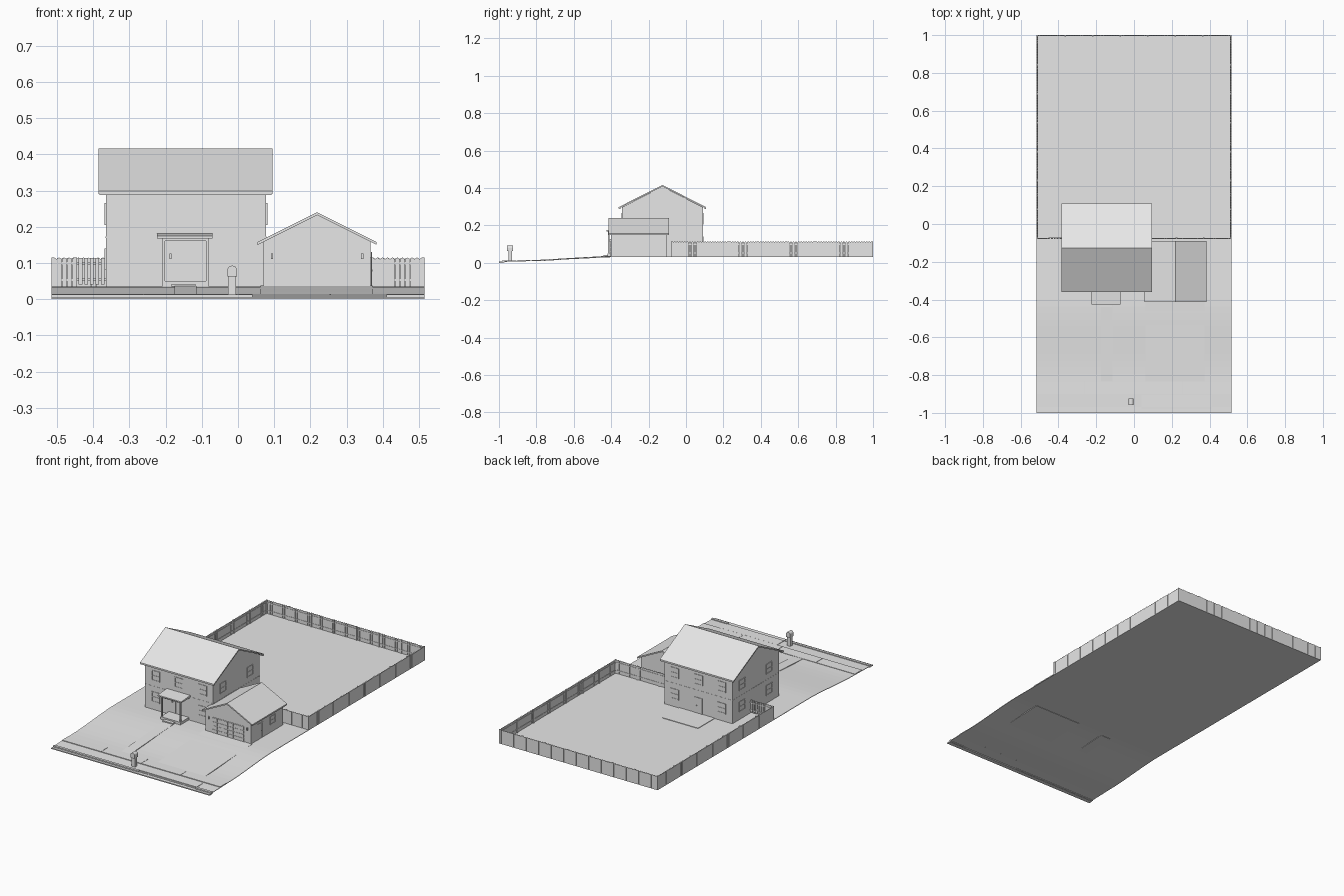
import bpy
import bmesh
import math
from mathutils import Vector

old = bpy.data.objects.get("Cube")
if old:
    bpy.data.objects.remove(old, do_unlink=True)

# The whole model is one plain light grey
grey = bpy.data.materials.new("light_grey")
grey.use_nodes = True
grey.diffuse_color = (0.8, 0.8, 0.8, 1)
grey.node_tree.nodes["Principled BSDF"].inputs["Base Color"].default_value = (0.8, 0.8, 0.8, 1)


def finish(name, bm):
    bmesh.ops.recalc_face_normals(bm, faces=bm.faces)
    mesh = bpy.data.meshes.new(name)
    bm.to_mesh(mesh)
    bm.free()
    mesh.materials.append(grey)
    obj = bpy.data.objects.new(name, mesh)
    bpy.context.collection.objects.link(obj)
    return obj


def add_prism(bm, profile, axis, a, b):
    """Extrude a closed profile from a to b; profile is (y, z) for axis x, (x, z) for axis y."""
    def place(p, t):
        return (t, p[0], p[1]) if axis == "x" else (p[0], t, p[1])
    first = [bm.verts.new(place(p, a)) for p in profile]
    last = [bm.verts.new(place(p, b)) for p in profile]
    bm.faces.new(first)
    bm.faces.new(last[::-1])
    n = len(profile)
    for i in range(n):
        j = (i + 1) % n
        bm.faces.new((first[i], first[j], last[j], last[i]))


def prism(name, profile, axis, a, b):
    bm = bmesh.new()
    add_prism(bm, profile, axis, a, b)
    return finish(name, bm)


def boxes(name, items):
    """One object from boxes given as (x0, x1, y0, y1, z0, z1)."""
    bm = bmesh.new()
    for x0, x1, y0, y1, z0, z1 in items:
        add_prism(bm, [(x0, z0), (x1, z0), (x1, z1), (x0, z1)], "y", y0, y1)
    return finish(name, bm)


def on_wall(side, wall, u0, u1, z0, z1, depth):
    """Box standing out of a wall that faces front, back, left (+x) or right (-x)."""
    out = wall + (depth if side in ("back", "left") else -depth)
    lo, hi = min(wall, out), max(wall, out)
    return (u0, u1, lo, hi, z0, z1) if side in ("front", "back") else (lo, hi, u0, u1, z0, z1)


def window(name, side, wall, u, z, w=0.055, h=0.06):
    l, r, b, t, f = u - w / 2, u + w / 2, z - h / 2, z + h / 2, 0.005
    bars = [(l, r, b, b + f), (l, r, t - f, t), (l, l + f, b, t), (r - f, r, b, t),
            (l, r, z - f / 3, z + f / 3)]
    parts = [on_wall(side, wall, *bar, 0.003) for bar in bars]
    parts.append(on_wall(side, wall, l, r, b, t, 0.001))
    boxes(name, parts)


def door(name, side, wall, u, z0, w=0.05, h=0.092):
    l, r, f = u - w / 2, u + w / 2, 0.006
    bars = [(l, l + f, z0, z0 + h), (r - f, r, z0, z0 + h), (l, r, z0 + h - f, z0 + h)]
    parts = [on_wall(side, wall, *bar, 0.003) for bar in bars]
    parts.append(on_wall(side, wall, l, r, z0, z0 + h, 0.001))
    parts.append(on_wall(side, wall, r - 0.014, r - 0.01, z0 + 0.04, z0 + 0.045, 0.004))
    boxes(name, parts)


def gable_walls(name, axis, mid, half, eave, ridge, a, b, base=0.033):
    prism(name, [(mid - half, base), (mid + half, base), (mid + half, eave),
                 (mid, ridge), (mid - half, eave)], axis, a, b)


def gable_roof(name, axis, mid, half, eave, ridge, a, b, t=0.008):
    prism(name, [(mid - half, eave), (mid, ridge), (mid + half, eave),
                 (mid + half, eave - t), (mid, ridge - t), (mid - half, eave - t)], axis, a, b)


# Lot surface: level yard easing down to the street
G = 0.035
slope = [(-0.98, 0.008), (-0.91, 0.01), (-0.83, 0.012)]
for i in range(1, 13):
    s = i / 12
    slope.append((-0.83 + 0.43 * s, 0.012 + (G - 0.012) * s * s * (3 - 2 * s)))
top = slope + [(1.0, G)]
lot = prism("lot_ground", top + [(y, z - 0.003) for y, z in reversed(top)], "x", -0.515, 0.515)

# Street edge, pavement, driveway and paths
boxes("street_edge", [(-0.515, 0.515, -1, -0.975, 0, 0.006)])
boxes("curb", [(-0.515, 0.04, -0.985, -0.97, 0.002, 0.013),
               (0.41, 0.515, -0.985, -0.97, 0.002, 0.013)])
boxes("driveway_apron", [(0.04, 0.41, -0.97, -0.905, 0.007, 0.0115)])
joints = [-0.515, -0.26, 0.0, 0.255, 0.515]
boxes("pavement", [(a + 0.001, b - 0.001, -0.9, -0.835, 0.009, 0.014)
                   for a, b in zip(joints, joints[1:])])
prism("driveway", [(-0.835, 0.013), (-0.71, 0.02), (-0.4, 0.037), (-0.4, 0.03),
                   (-0.71, 0.015), (-0.835, 0.009)], "x", 0.062, 0.372)
prism("front_path", [(-0.835, 0.013), (-0.43, 0.0365), (-0.43, 0.03), (-0.835, 0.009)],
      "x", -0.175, -0.115)
boxes("patio", [(-0.25, -0.02, 0.085, 0.245, 0.033, 0.038)])

# Main house
HX0, HX1, HY0, HY1 = -0.365, 0.078, -0.342, 0.09
HM = (HY0 + HY1) / 2
gable_walls("house_walls", "x", HM, (HY1 - HY0) / 2, 0.297, 0.408, HX0, HX1)
gable_roof("house_roof", "x", HM, 0.234, 0.298, 0.416, -0.385, 0.095)
boxes("house_eave_trim", [(-0.383, 0.093, y, y + 0.008, 0.288, 0.297)
                          for y in (HM - 0.233, HM + 0.225)])
boxes("floor_band", [(HX0 - 0.001, HX1 + 0.001, HY0 - 0.001, HY1 + 0.001, 0.169, 0.173)])

for side, wall in (("front", HY0), ("back", HY1)):
    for i, x in enumerate((-0.295, -0.145, 0.01)):
        window(f"{side}_upper_window_{i}", side, wall, x, 0.235)
        if i != 1:
            window(f"{side}_lower_window_{i}", side, wall, x, 0.11)
door("front_door", "front", HY0, -0.145, 0.05)
door("back_door", "back", HY1, -0.145, 0.038)
for side, wall in (("left", HX1), ("right", HX0)):
    for i, y in enumerate((-0.25, 0.0)):
        window(f"{side}_upper_window_{i}", side, wall, y, 0.235)
        if side == "right" or i == 1:
            window(f"{side}_lower_window_{i}", side, wall, y, 0.11)

# Porch with shed canopy
boxes("porch_deck", [(-0.21, -0.08, -0.42, -0.34, 0.033, 0.05)])
boxes("porch_step", [(-0.183, -0.117, -0.44, -0.42, 0.03, 0.042)])
boxes("porch_posts", [(x, x + 0.007, -0.417, -0.41, 0.05, 0.17) for x in (-0.209, -0.088)])
boxes("porch_beam", [(-0.209, -0.081, -0.417, -0.41, 0.161, 0.17)])
prism("porch_canopy", [(-0.426, 0.168), (-0.34, 0.168), (-0.34, 0.182), (-0.426, 0.175)],
      "x", -0.224, -0.071)

# Garage
GX0, GX1, GY0, GY1 = 0.072, 0.367, -0.402, -0.105
GM = 0.2185
gable_walls("garage_walls", "y", GM, 0.1475, 0.159, 0.232, GY0, GY1)
gable_roof("garage_roof", "y", GM, 0.164, 0.158, 0.24, -0.414, -0.09)
panels = [(0.115, 0.325, GY0 - 0.002, GY0, 0.037, 0.128)]
for row in range(4):
    for col in range(6):
        x, z = 0.119 + col * 0.0345, 0.04 + row * 0.0225
        panels.append((x, x + 0.0295, GY0 - 0.004, GY0, z, z + 0.018))
boxes("garage_door", panels)
door("garage_side_door", "left", GX1, -0.32, 0.037)
window("garage_side_window", "left", GX1, -0.2, 0.105, 0.05, 0.05)

# Wall lamps beside the doors
for name, x, wall in (("porch_lamp", -0.186, HY0), ("garage_lamp_right", 0.094, GY0),
                      ("garage_lamp_left", 0.343, GY0)):
    boxes(name, [on_wall("front", wall, x - 0.003, x + 0.003, 0.111, 0.126, 0.007)])

# Mailbox: slim pillar with a round-topped box
boxes("mailbox_pillar", [(-0.027, -0.005, -0.949, -0.931, 0.008, 0.065)])
arch = [(-0.016 + 0.0135 * math.cos(math.pi * i / 10),
         0.079 + 0.0135 * math.sin(math.pi * i / 10)) for i in range(11)]
prism("mailbox_box", [(-0.0295, 0.062), (-0.0025, 0.062)] + arch, "y", -0.957, -0.925)


# Fence: rows of pointed boards, rails and posts
def fence_run(name, start, end, inward, gap=None):
    start, end = Vector(start), Vector(end)
    length = (end - start).length
    axis = "x" if abs(end.y - start.y) > abs(end.x - start.x) else "y"
    u0, fixed = (start.y, start.x) if axis == "x" else (start.x, start.y)
    back = fixed + inward * 0.004
    bm = bmesh.new()
    count = round(length / 0.0135)
    w = length / count
    for i in range(count):
        a, b = u0 + i * w + 0.0003, u0 + (i + 1) * w - 0.0003
        add_prism(bm, [(a, G - 0.002), (b, G - 0.002), (b, 0.111), ((a + b) / 2, 0.115),
                       (a, 0.111)], axis, fixed, back)
    for z in (0.05, 0.096):
        add_prism(bm, [(u0, z), (u0 + length, z), (u0 + length, z + 0.006), (u0, z + 0.006)],
                  axis, back, back + inward * 0.002)
    bays = max(1, round(length / 0.15))
    for i in range(bays + 1):
        a = u0 + (length - 0.008) * i / bays
        add_prism(bm, [(a, G - 0.002), (a + 0.008, G - 0.002), (a + 0.008, 0.115), (a, 0.115)],
                  axis, fixed, back + inward * 0.004)
    finish(name, bm)


fence_run("fence_right", (-0.515, -0.08), (-0.515, 1.0), 1)
fence_run("fence_left", (0.515, -0.08), (0.515, 1.0), -1)
fence_run("fence_back", (-0.515, 1.0), (0.515, 1.0), -1)
fence_run("fence_front_left", (0.078, -0.08), (0.515, -0.08), 1)
fence_run("fence_front_right", (-0.515, -0.08), (-0.445, -0.08), 1)

# Open-board side gate
boxes("side_gate", [(x, x + 0.01, -0.08, -0.075, 0.04, 0.113)
                    for x in (-0.44 + 0.0155 * i for i in range(5))]
      + [(-0.445, -0.365, -0.075, -0.072, z, z + 0.007) for z in (0.052, 0.095)])
